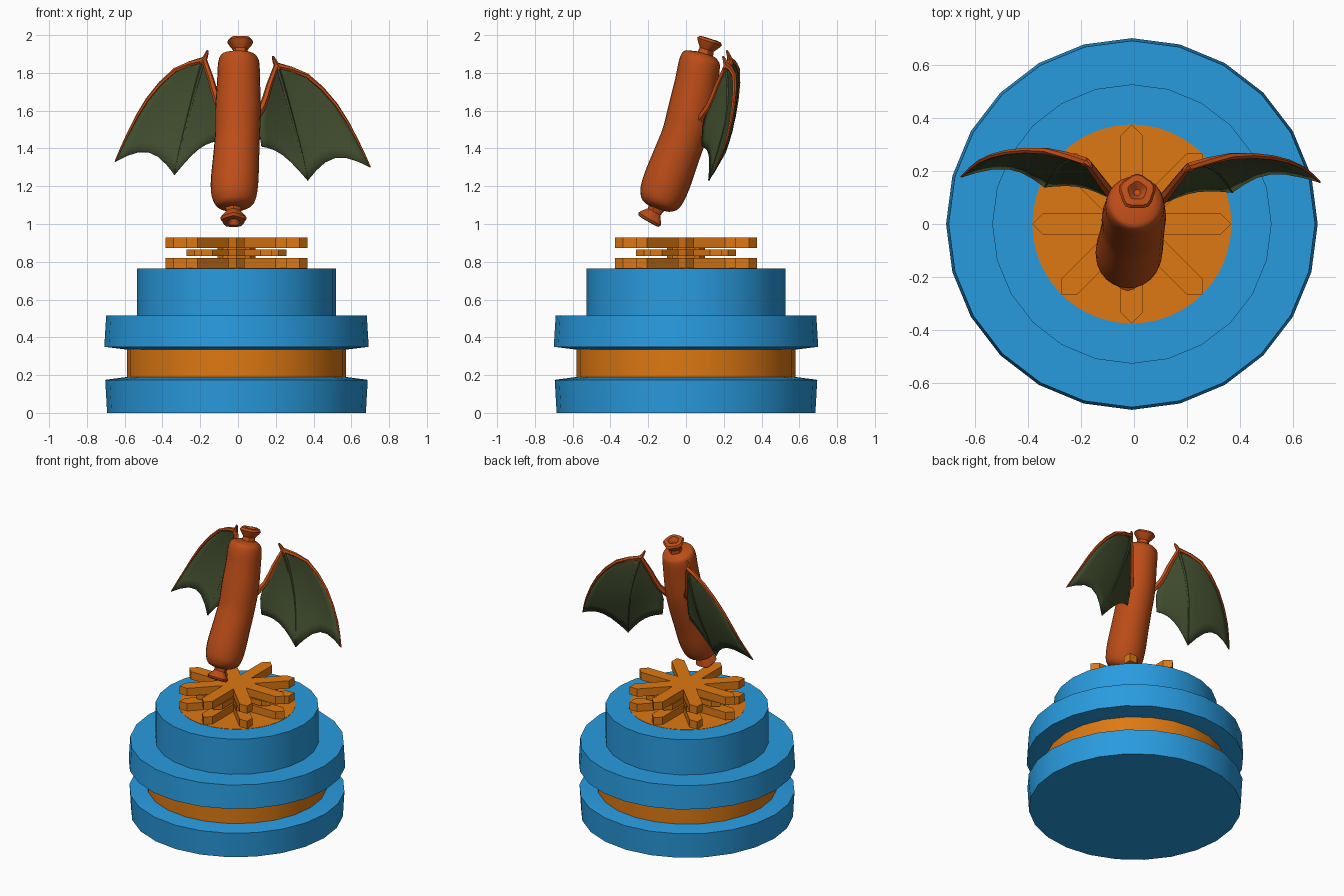
import bpy, bmesh, math
from mathutils import Vector

if "Cube" in bpy.data.objects:
    bpy.data.objects.remove(bpy.data.objects["Cube"])

CX = -0.008  # the base sits slightly left of the origin


def material(name, rgb):
    m = bpy.data.materials.new(name)
    m.diffuse_color = (*rgb, 1)
    m.use_nodes = True
    m.node_tree.nodes["Principled BSDF"].inputs["Base Color"].default_value = m.diffuse_color
    return m


BLUE = material("blue", (0.022, 0.33, 0.74))
ORANGE = material("orange", (0.73, 0.19, 0.006))
SKIN = material("skin", (0.51, 0.075, 0.009))
GREEN = material("dark_green", (0.05, 0.07, 0.026))


def finish(name, bm, mat, smooth=True):
    bmesh.ops.remove_doubles(bm, verts=bm.verts, dist=1e-5)
    bmesh.ops.recalc_face_normals(bm, faces=bm.faces)
    me = bpy.data.meshes.new(name)
    bm.to_mesh(me)
    bm.free()
    ob = bpy.data.objects.new(name, me)
    bpy.context.collection.objects.link(ob)
    me.materials.append(mat)
    if smooth:
        bpy.ops.object.select_all(action='DESELECT')
        ob.select_set(True)
        bpy.context.view_layer.objects.active = ob
        bpy.ops.object.shade_smooth_by_angle(angle=math.radians(35))
    return ob


def spline(keys, steps):
    """Catmull-Rom samples through points of any dimension."""
    k = [Vector(p) for p in keys]
    k = [2 * k[0] - k[1]] + k + [2 * k[-1] - k[-2]]
    out = []
    for i in range(1, len(k) - 2):
        a, b, c, d = k[i - 1:i + 3]
        for j in range(steps):
            t = j / steps
            out.append(0.5 * (2 * b + (c - a) * t + (2 * a - 5 * b + 4 * c - d) * t * t
                              + (3 * b - a - 3 * c + d) * t ** 3))
    return out + [k[-2]]


def sweep(name, keys, sides, mat, axis=None, ripple=0.0):
    """Rings of radius r along (x, y, z, r) keys, capped at both ends."""
    bm = bmesh.new()
    pts = [Vector(k[:3]) for k in keys]
    rings = []
    for i, p in enumerate(pts):
        d = axis or (pts[min(i + 1, len(pts) - 1)] - pts[max(i - 1, 0)])
        v = d.cross(Vector((1, 0, 0))).normalized()
        u = v.cross(d).normalized()
        ring = []
        for j in range(sides):
            a = 2 * math.pi * j / sides
            r = keys[i][3] * (1 + ripple * math.sin(5 * a))
            ring.append(bm.verts.new(p + r * (math.cos(a) * u + math.sin(a) * v)))
        rings.append(ring)
    for a, b in zip(rings, rings[1:]):
        for j in range(sides):
            n = (j + 1) % sides
            bm.faces.new((a[j], a[n], b[n], b[j]))
    bm.faces.new(rings[0])
    bm.faces.new(rings[-1])
    return finish(name, bm, mat)


def lathe(name, profile, sides, mat):
    return sweep(name, [(CX, 0, z, r) for r, z in profile], sides, mat, Vector((0, 0, 1)))


# Round base
lathe("lower_ring", [(.685, 0), (.695, .175), (.58, .19)], 24, BLUE)
lathe("middle_band", [(.58, .18), (.58, .345)], 24, ORANGE)
lathe("upper_ring", [(.58, .335), (.70, .35), (.69, .515)], 24, BLUE)
lathe("top_drum", [(.526, .51), (.526, .765)], 24, BLUE)
lathe("top_disc", [(.375, .75), (.375, .767)], 48, ORANGE)
lathe("star_hub", [(.1, .76), (.1, .92)], 8, ORANGE)


# Three stacked eight-armed stars with pointed tips
def star(name, r, z0, z1, w=.042):
    bm = bmesh.new()
    vs = []
    for k in range(8):
        a = k * math.pi / 4
        notch = (w / math.tan(math.pi / 8), w)
        for x, y in ((r - w, -w), (r, 0), (r - w, w), notch):
            vs.append(bm.verts.new((CX + x * math.cos(a) - y * math.sin(a),
                                    x * math.sin(a) + y * math.cos(a), z0)))
    f = bm.faces.new(vs)
    ext = bmesh.ops.extrude_face_region(bm, geom=[f], use_keep_orig=True)
    up = [e for e in ext["geom"] if isinstance(e, bmesh.types.BMVert)]
    bmesh.ops.translate(bm, verts=up, vec=(0, 0, z1 - z0))
    finish(name, bm, mat=ORANGE, smooth=False)


star("lower_star", .375, .765, .82)
star("middle_star", .265, .83, .866)
star("upper_star", .375, .873, .928)

# Sausage body, bent forward at the bottom
body = [(.005, .085, 1.908, .03), (.005, .082, 1.896, .085), (.004, .073, 1.86, .108),
        (.003, .055, 1.75, .114), (0, .025, 1.6, .121), (-.003, -.01, 1.47, .119),
        (-.01, -.055, 1.35, .122), (-.018, -.1, 1.23, .126), (-.022, -.13, 1.15, .119),
        (-.024, -.147, 1.11, .1), (-.024, -.155, 1.09, .07), (-.024, -.158, 1.082, .03)]
sweep("body", spline(body, 4), 24, SKIN)


# Twisted casing ends with a dimple
def knot(name, base, axis):
    axis = Vector(axis).normalized()
    prof = [(-.01, .045), (.025, .038), (.052, .058), (.07, .068), (.083, .06),
            (.086, .035), (.06, .012)]
    keys = [(*(Vector(base) + axis * t), r) for t, r in prof]
    sweep(name, keys, 20, SKIN, axis, ripple=.06)


knot("top_knot", (.012, .1, 1.9), (0, .3, .95))
knot("bottom_knot", (-.024, -.155, 1.085), (0, -.5, -.87))

# Bat wings: right-hand curves, mirrored with a slight offset for the left
WRIST = (.205, .215, 1.84)
LEAD = [WRIST, (.365, .255, 1.785), (.52, .25, 1.63), (.63, .215, 1.445), (.70, .158, 1.30)]
FINGER = [WRIST, (.25, .225, 1.69), (.295, .21, 1.53), (.335, .17, 1.38), (.37, .12, 1.23)]
INNER = [WRIST, (.165, .165, 1.73), (.13, .12, 1.62), (.112, .09, 1.52), (.125, .085, 1.41)]


def left(p):
    return Vector((.015 - .95 * p[0], p[1] + .02, p[2] + .03))


def membrane(name, place, panels, cols=6):
    bm = bmesh.new()
    for pa, pb, dip in panels:
        a, b = spline(pa, 2), spline(pb, 2)
        grid = []
        for i in range(len(a)):
            t = i / (len(a) - 1)
            row = []
            for j in range(cols + 1):
                s = j / cols
                bow = math.sin(math.pi * s)
                p = a[i].lerp(b[i], s) + Vector(dip) * bow * t * t
                row.append(bm.verts.new(place(p)))
            grid.append(row)
        for r0, r1 in zip(grid, grid[1:]):
            for j in range(cols):
                bm.faces.new((r0[j], r0[j + 1], r1[j + 1], r1[j]))
    bmesh.ops.dissolve_degenerate(bm, dist=1e-5, edges=bm.edges)
    ob = finish(name, bm, GREEN)
    mod = ob.modifiers.new("thickness", 'SOLIDIFY')
    mod.thickness = .006
    mod.offset = 0


def bone(name, place, path, r0, r1, mat):
    pts = spline(path, 2)
    n = len(pts) - 1
    sweep(name, [(*place(p), r0 + (r1 - r0) * i / n) for i, p in enumerate(pts)], 6, mat)


for side, place in (("right", Vector), ("left", left)):
    membrane(side + "_wing_membrane", place,
             [(LEAD, FINGER, (-.02, .05, .085)), (FINGER, INNER, (-.01, .02, .045))])
    bone(side + "_wing_leading_bone", place, LEAD, .016, .004, SKIN)
    bone(side + "_wing_finger_bone", place, FINGER, .013, .004, GREEN)
    bone(side + "_wing_arm", place,
         [WRIST, (.165, .165, 1.73), (.13, .12, 1.62), (.07, .05, 1.53)], .015, .022, SKIN)
    bone(side + "_wing_thumb", place,
         [(.215, .215, 1.82), (.195, .207, 1.86), (.185, .195, 1.888)], .018, .006, SKIN)
